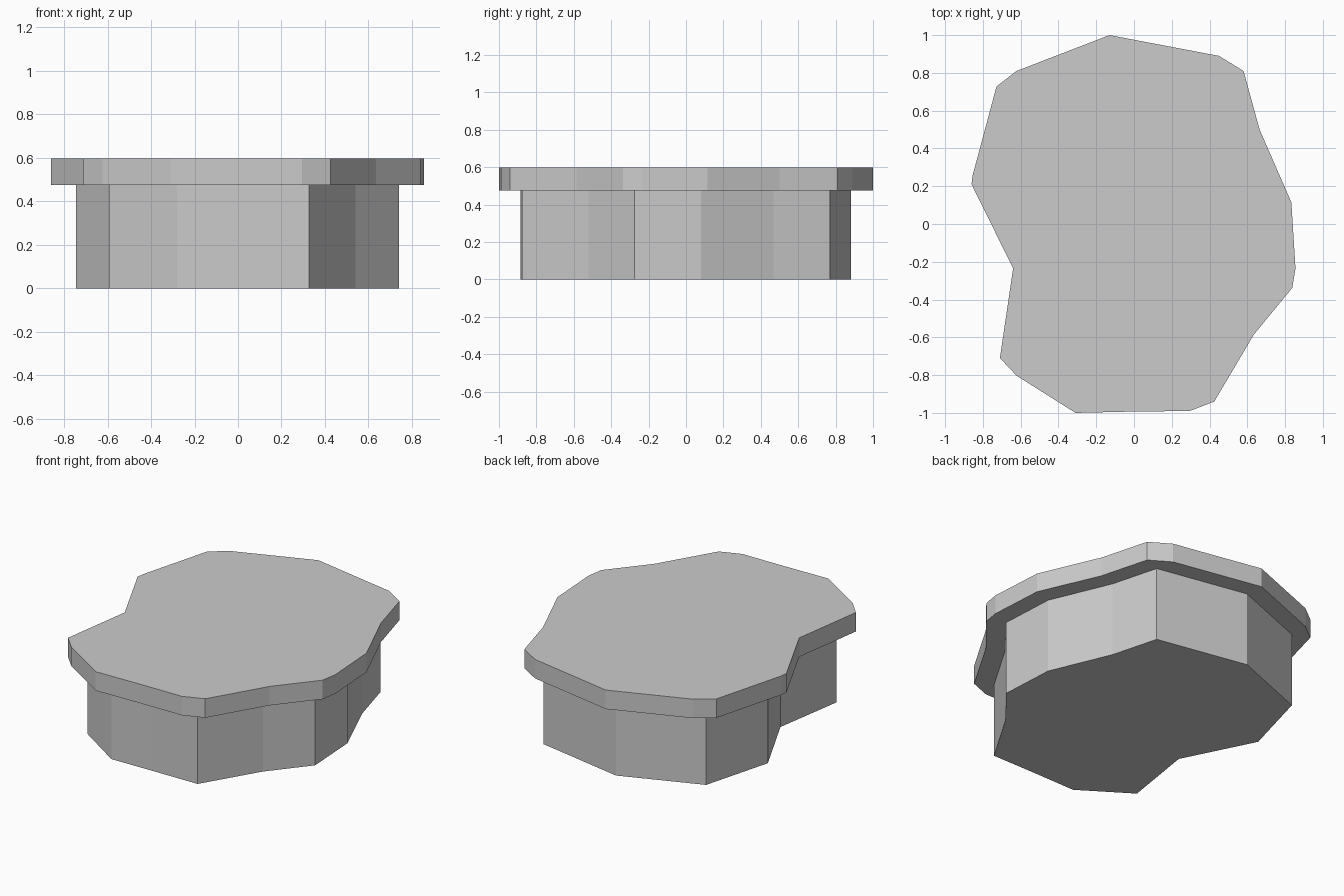
import bpy, bmesh

if "Cube" in bpy.data.objects:
    bpy.data.objects.remove(bpy.data.objects["Cube"])

BASE_TOP, CAP_TOP = 0.475, 0.597

base_outline = [(0.74, -0.275), (0.72, 0.08), (0.555, 0.468), (0.473, 0.769),
                (-0.12, 0.881), (-0.623, 0.686), (-0.746, 0.235), (-0.52, -0.215),
                (-0.593, -0.68), (-0.28, -0.885), (0.0, -0.88), (0.327, -0.877),
                (0.54, -0.52)]

cap_outline = [(-0.13, 1.0), (0.45, 0.89), (0.58, 0.81), (0.665, 0.50),
               (0.833, 0.115), (0.855, -0.235), (0.838, -0.338), (0.635, -0.585),
               (0.425, -0.94), (0.295, -0.99), (-0.01, -0.993), (-0.31, -1.0),
               (-0.622, -0.803), (-0.71, -0.71), (-0.64, -0.235), (-0.86, 0.21),
               (-0.855, 0.255), (-0.728, 0.728), (-0.622, 0.81)]


def prism(name, outline, z0, z1):
    """Extrude a flat outline into a solid slab."""
    bm = bmesh.new()
    face = bm.faces.new([bm.verts.new((x, y, z0)) for x, y in outline])
    ext = bmesh.ops.extrude_face_region(bm, geom=[face], use_keep_orig=True)
    for v in ext["geom"]:
        if isinstance(v, bmesh.types.BMVert):
            v.co.z = z1
    bmesh.ops.recalc_face_normals(bm, faces=bm.faces[:])
    mesh = bpy.data.meshes.new(name)
    bm.to_mesh(mesh)
    bm.free()
    obj = bpy.data.objects.new(name, mesh)
    bpy.context.collection.objects.link(obj)
    return obj


# Straight-sided lower body
prism("base", base_outline, 0.0, BASE_TOP)
# Overhanging slab on top, with clipped corners
prism("cap", cap_outline, BASE_TOP, CAP_TOP)
